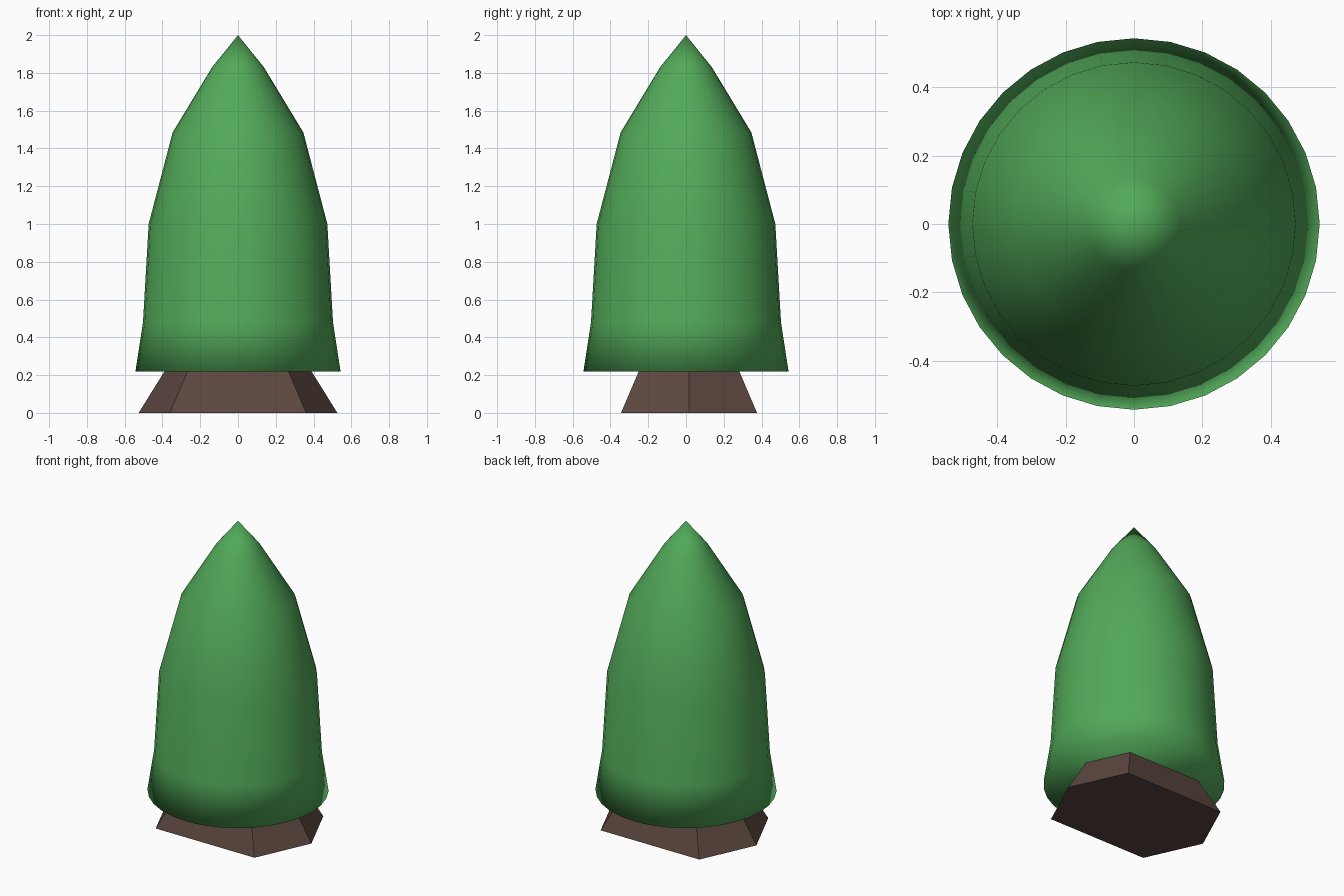
import bpy
from math import cos, sin, tau

if "Cube" in bpy.data.objects:
    bpy.data.objects.remove(bpy.data.objects["Cube"])


def material(name, color):
    m = bpy.data.materials.new(name)
    m.diffuse_color = (*color, 1)
    m.use_nodes = True
    m.node_tree.nodes["Principled BSDF"].inputs["Base Color"].default_value = m.diffuse_color
    return m


def loft(name, rings, tip, mat, smooth):
    """Join stacked rings of points; close the bottom, end in a tip or a cap."""
    n = len(rings[0])
    verts = [p for ring in rings for p in ring]
    faces = [tuple(reversed(range(n)))]
    for r in range(len(rings) - 1):
        for i in range(n):
            a, b = r * n + i, r * n + (i + 1) % n
            faces.append((a, b, b + n, a + n))
    last = (len(rings) - 1) * n
    if tip:
        verts.append(tip)
        faces += [(last + i, last + (i + 1) % n, len(verts) - 1) for i in range(n)]
    else:
        faces.append(tuple(range(last, last + n)))
    mesh = bpy.data.meshes.new(name)
    mesh.from_pydata(verts, [], faces)
    mesh.polygons.foreach_set("use_smooth", [smooth] * len(faces))
    mesh.materials.append(mat)
    mesh.update()
    ob = bpy.data.objects.new(name, mesh)
    bpy.context.collection.objects.link(ob)
    return ob


# Foliage: smooth 32-sided bullet, flaring at the hem
SIDES = 32
profile = [(0.543, 0.22), (0.503, 0.48), (0.473, 1.0), (0.346, 1.485), (0.137, 1.83)]
rings = [[(r * cos(tau * i / SIDES), r * sin(tau * i / SIDES), z) for i in range(SIDES)]
         for r, z in profile]
loft("foliage", rings, (0, 0, 2.0), material("leaf_green", (0.085, 0.40, 0.10)), True)

# Trunk: flat-sided hexagon, tapering up into the foliage
CY = 0.016
hexagon = [(0.526, 0), (0.361, 0.36), (-0.361, 0.36),
           (-0.526, 0), (-0.361, -0.36), (0.361, -0.36)]
rings = [[(x * s, y * s + CY, z) for x, y in hexagon]
         for s, z in [(1.0, 0.0), (0.645, 0.30)]]
loft("trunk", rings, None, material("bark_brown", (0.105, 0.062, 0.050)), False)
